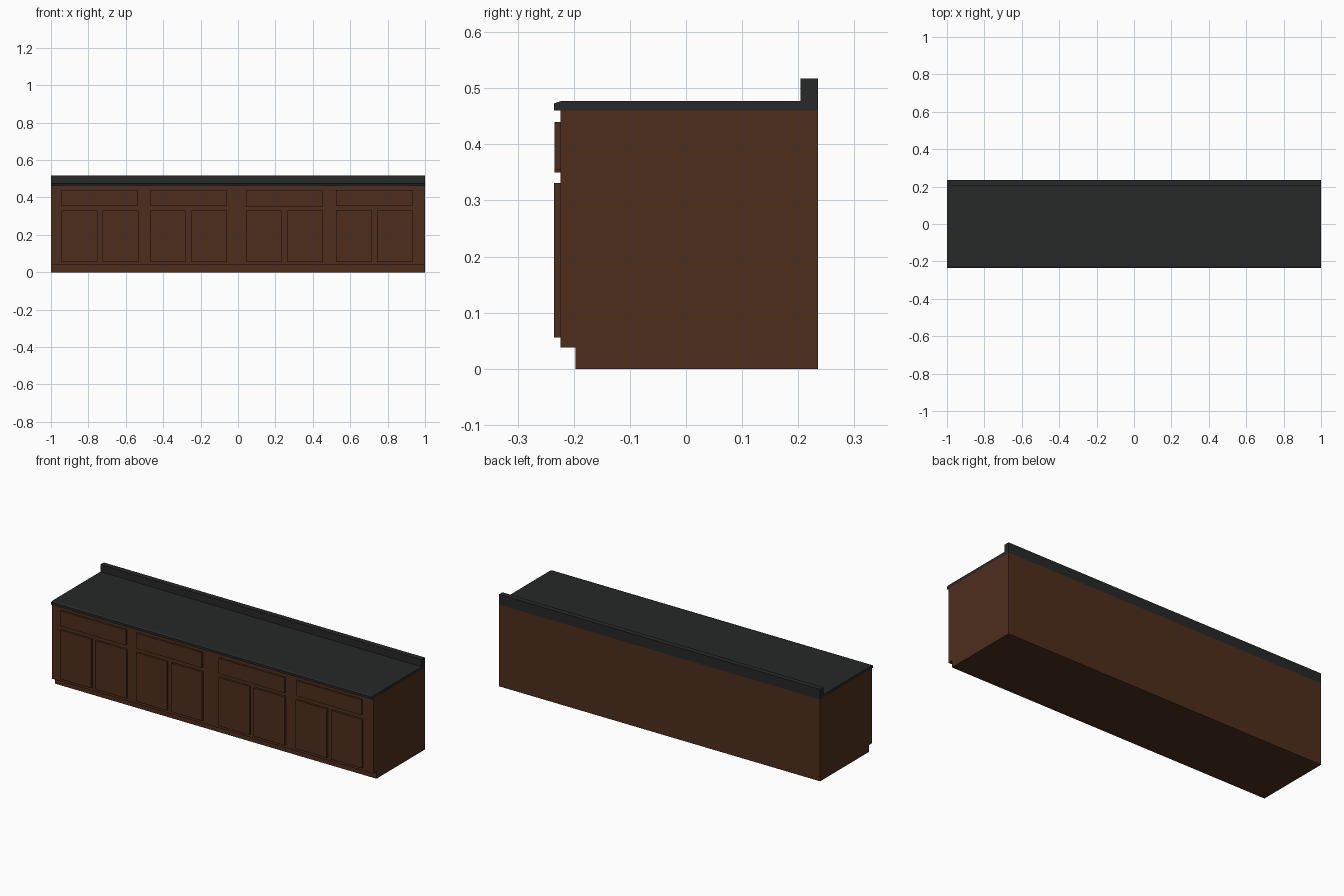
import bpy

if "Cube" in bpy.data.objects:
    bpy.data.objects.remove(bpy.data.objects["Cube"])

def material(name, color):
    m = bpy.data.materials.new(name)
    m.diffuse_color = color
    m.use_nodes = True
    m.node_tree.nodes["Principled BSDF"].inputs["Base Color"].default_value = m.diffuse_color
    return m

wood = material("brown_wood", (0.076, 0.027, 0.012, 1))
stone = material("dark_stone", (0.02, 0.021, 0.021, 1))

def extrude_profile(name, profile, x0, x1, mat):
    """Sweep a closed (y, z) outline from x0 to x1."""
    n = len(profile)
    verts = [(x, y, z) for x in (x0, x1) for y, z in profile]
    faces = [tuple(reversed(range(n))), tuple(range(n, 2 * n))]
    faces += [(i, (i + 1) % n, n + (i + 1) % n, n + i) for i in range(n)]
    mesh = bpy.data.meshes.new(name)
    mesh.from_pydata(verts, [], faces)
    mesh.materials.append(mat)
    obj = bpy.data.objects.new(name, mesh)
    bpy.context.collection.objects.link(obj)
    return obj

def front_panel(name, x0, x1, z0, z1, front):
    outline = [(front, z0), (BODY_FRONT, z0), (BODY_FRONT, z1), (front, z1)]
    return extrude_profile(name, outline, x0, x1, wood)

BODY_FRONT, BACK = -0.224, 0.235

# Cabinet body with recessed toe kick
extrude_profile("cabinet_body", [
    (-0.197, 0), (BACK, 0), (BACK, 0.46), (BODY_FRONT, 0.46),
    (BODY_FRONT, 0.038), (-0.197, 0.038)], -1, 1, wood)

# Countertop with eased front edge and upstand at the back
extrude_profile("countertop", [
    (-0.235, 0.46), (BACK, 0.46), (BACK, 0.517), (0.204, 0.517),
    (0.204, 0.477), (-0.223, 0.477), (-0.235, 0.473)], -1, 1, stone)

# Four cabinet bays: one drawer above two doors; the third sits slightly lower
for i, (x, drop) in enumerate([(-0.943, 0), (-0.471, 0), (0.043, 0.004), (0.524, 0)], 1):
    front_panel(f"drawer_front_{i}", x, x + 0.409, 0.354 - drop, 0.440 - drop, -0.234)
    for side, dx in (("left", 0), ("right", 0.219)):
        front_panel(f"door_{side}_{i}", x + dx, x + dx + 0.193,
                    0.056, 0.331 - drop / 2, -0.235)
